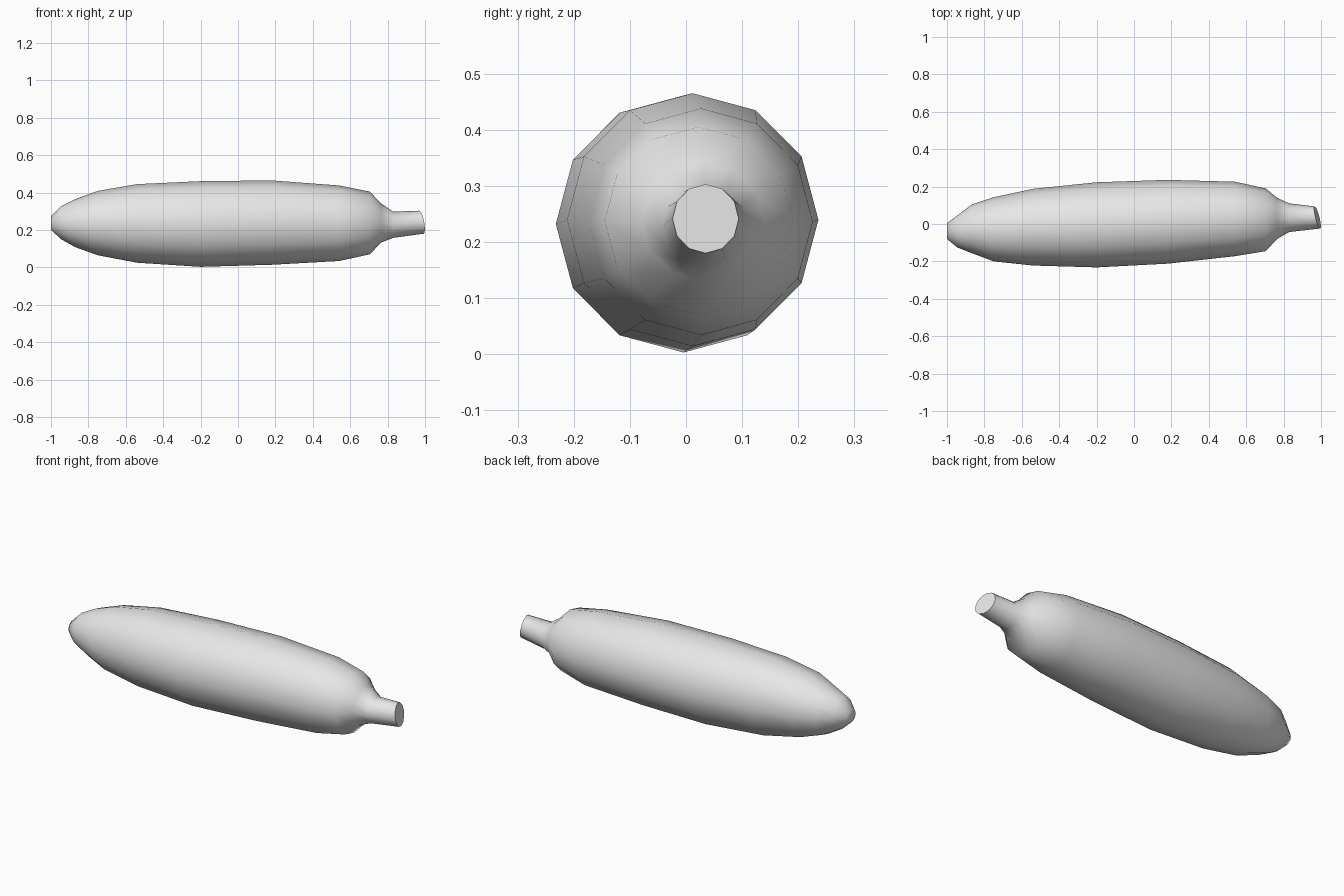
import bpy
import bmesh
import math

cube = bpy.data.objects.get("Cube")
if cube:
    bpy.data.objects.remove(cube, do_unlink=True)

SIDES = 12

# Cross-sections along the length: x, y min, y max, z min, z max
RINGS = [
    (-1.00, -0.080, 0.005, 0.200, 0.272),
    (-0.945, -0.125, 0.045, 0.150, 0.328),
    (-0.87, -0.155, 0.103, 0.108, 0.365),
    (-0.75, -0.200, 0.143, 0.065, 0.409),
    (-0.54, -0.222, 0.188, 0.025, 0.445),
    (-0.20, -0.232, 0.223, 0.003, 0.461),
    (0.18, -0.212, 0.236, 0.014, 0.465),
    (0.54, -0.172, 0.226, 0.034, 0.438),
    (0.705, -0.145, 0.190, 0.070, 0.405),
    (0.765, -0.080, 0.140, 0.132, 0.342),
    (0.83, -0.043, 0.110, 0.158, 0.298),
    (0.981, -0.024, 0.094, 0.180, 0.303),
]
STEM_TILT = (-0.25, -0.18)  # slant of the cut stem end along y and z


def add_ring(bm, x, y0, y1, z0, z1, tilt=(0, 0)):
    verts = []
    for i in range(SIDES):
        a = 2 * math.pi * i / SIDES
        dy = (y1 - y0) / 2 * math.cos(a)
        dz = (z1 - z0) / 2 * math.sin(a)
        verts.append(bm.verts.new((x + tilt[0] * dy + tilt[1] * dz,
                                   (y0 + y1) / 2 + dy, (z0 + z1) / 2 + dz)))
    return verts


# Vegetable body and stem as one lofted skin
bm = bmesh.new()
loops = [add_ring(bm, *r, tilt=STEM_TILT if r is RINGS[-1] else (0, 0)) for r in RINGS]
for a, b in zip(loops, loops[1:]):
    for i in range(SIDES):
        j = (i + 1) % SIDES
        bm.faces.new((a[i], a[j], b[j], b[i]))

# Blossom tip and cut stem end
bm.faces.new(loops[0])
bm.faces.new(loops[-1])
bmesh.ops.recalc_face_normals(bm, faces=bm.faces[:])

mesh = bpy.data.meshes.new("vegetable_body")
bm.to_mesh(mesh)
bm.free()
body = bpy.data.objects.new("vegetable_body", mesh)
bpy.context.collection.objects.link(body)

# Single grey skin
skin = bpy.data.materials.new("light_grey")
skin.use_nodes = True
colour = (0.8, 0.8, 0.8, 1)
skin.diffuse_color = colour
for node in skin.node_tree.nodes:
    if node.type == 'BSDF_PRINCIPLED':
        node.inputs["Base Color"].default_value = colour
mesh.materials.append(skin)

# Smooth skin, crisp stem cut
bpy.ops.object.select_all(action='DESELECT')
body.select_set(True)
bpy.context.view_layer.objects.active = body
bpy.ops.object.shade_smooth_by_angle(angle=math.radians(60))
